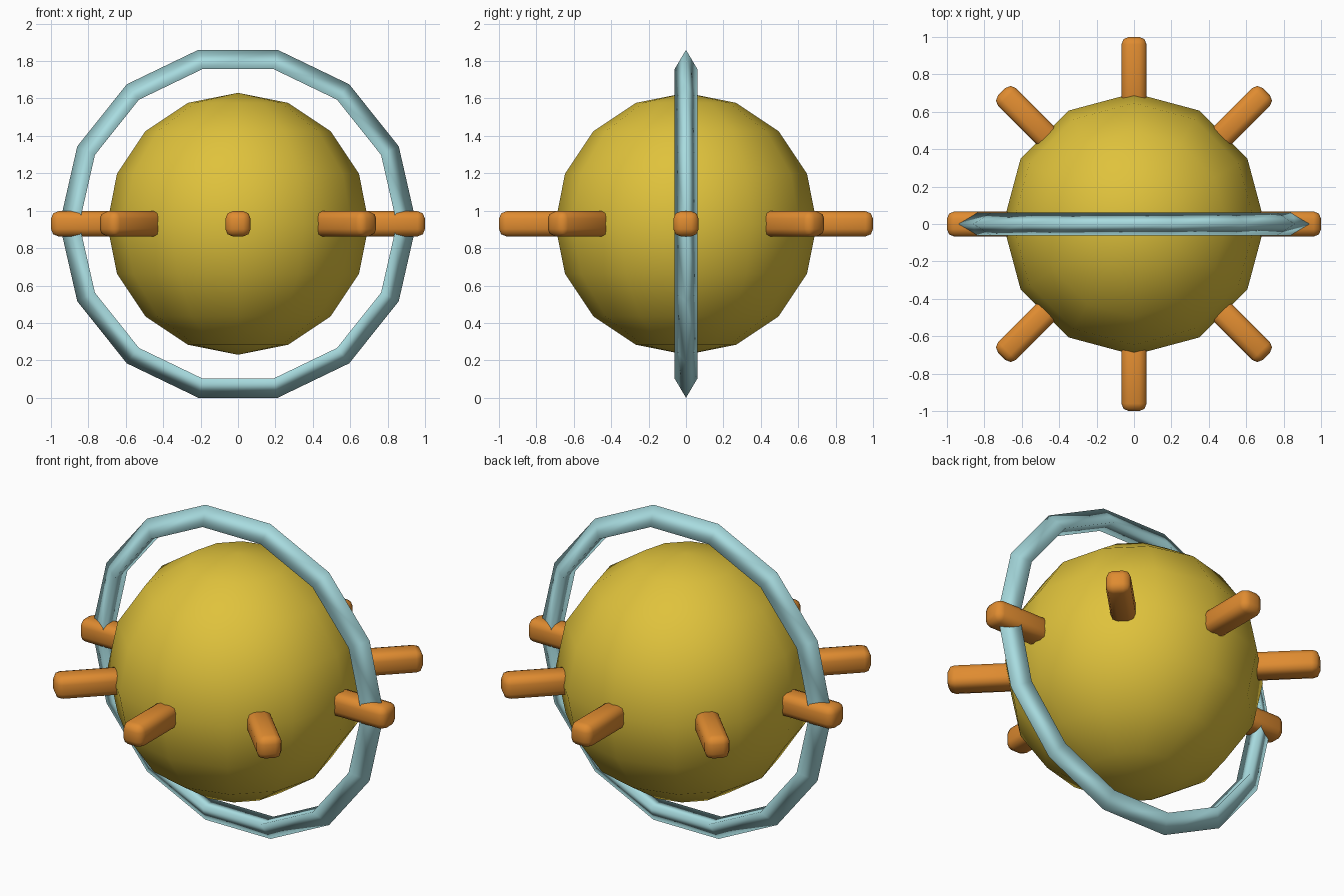
import bpy
import math
from mathutils import Matrix

cube = bpy.data.objects.get("Cube")
if cube:
    bpy.data.objects.remove(cube, do_unlink=True)

CENTER_Z = 0.93


def make_material(name, rgb):
    mat = bpy.data.materials.new(name)
    mat.use_nodes = True
    mat.diffuse_color = (*rgb, 1)
    mat.node_tree.nodes["Principled BSDF"].inputs["Base Color"].default_value = (*rgb, 1)
    return mat


def finish(name, mat):
    """Name, colour and smooth the active object."""
    obj = bpy.context.object
    obj.name = name
    obj.data.materials.append(mat)
    obj.data.shade_smooth()
    return obj


gold = make_material("gold", (0.74, 0.54, 0.045))
orange = make_material("orange", (0.74, 0.26, 0.03))
pale_blue = make_material("pale_blue", (0.39, 0.71, 0.74))

# Round body
bpy.ops.mesh.primitive_uv_sphere_add(segments=12, ring_count=8, radius=0.7,
                                     location=(0, 0, CENTER_Z))
finish("body", gold)

# Upright ring with a triangular section
bpy.ops.mesh.primitive_torus_add(major_segments=14, minor_segments=3,
                                 major_radius=0.884, minor_radius=0.07,
                                 location=(0, 0, CENTER_Z),
                                 rotation=(math.pi / 2, 0, 0))
finish("ring", pale_blue)

# Eight rounded spokes around the equator
for i in range(8):
    angle = i * math.pi / 4
    bpy.ops.mesh.primitive_cube_add(size=1)
    spoke = finish(f"spoke_{i + 1}", orange)
    spoke.data.transform(Matrix.Translation((0.8, 0, 0)) @ Matrix.Diagonal((0.4, 0.135, 0.135, 1)))
    spoke.location.z = CENTER_Z
    spoke.rotation_euler.z = angle
    bevel = spoke.modifiers.new("rounded_edges", 'BEVEL')
    bevel.width = 0.04
    bevel.segments = 2
